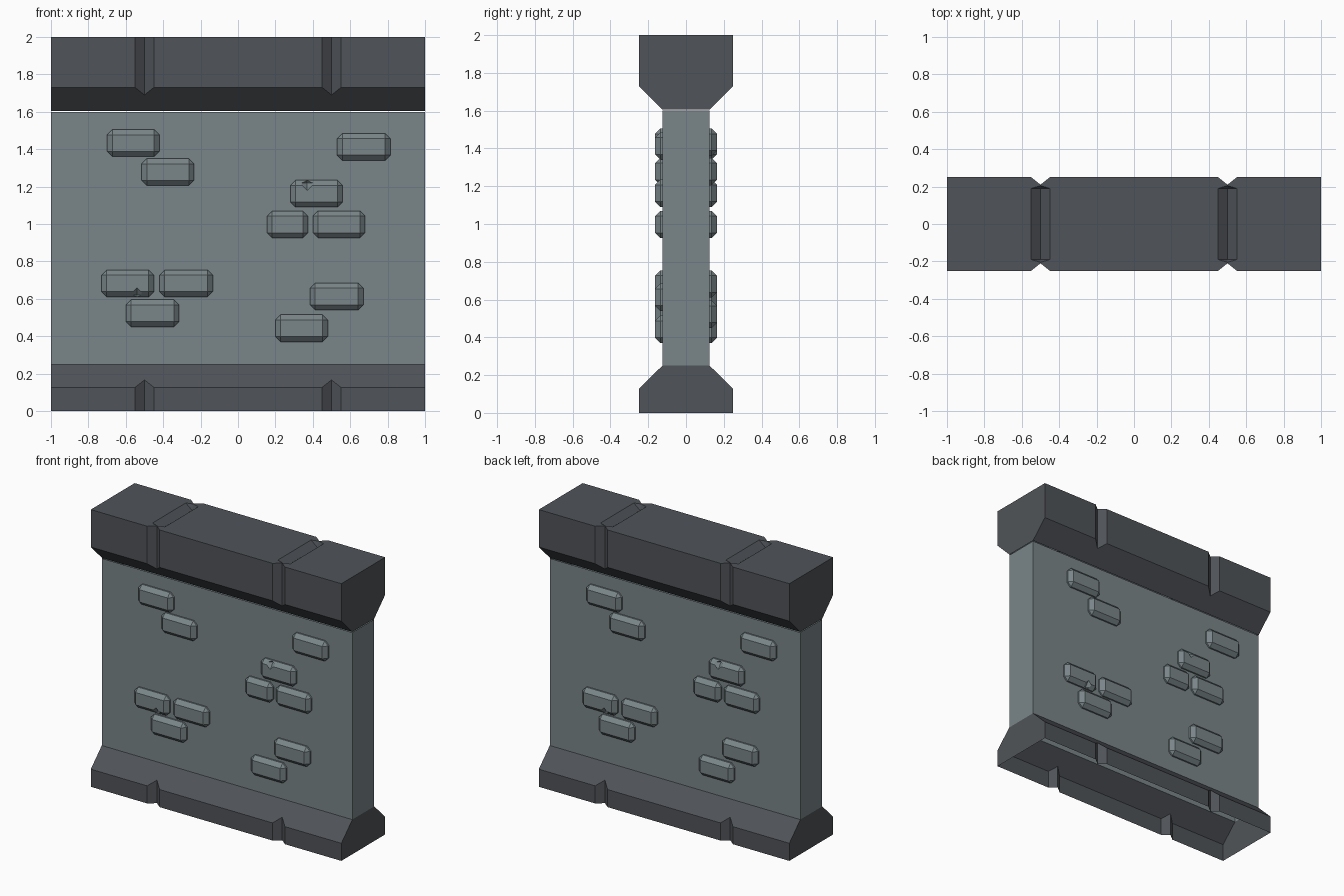
import bpy, bmesh, math
from mathutils import Vector

if "Cube" in bpy.data.objects:
    bpy.data.objects.remove(bpy.data.objects["Cube"])


def material(name, rgb):
    m = bpy.data.materials.new(name)
    m.diffuse_color = (*rgb, 1)
    m.use_nodes = True
    m.node_tree.nodes["Principled BSDF"].inputs["Base Color"].default_value = m.diffuse_color
    return m


STONE = material("grey stone", (0.195, 0.238, 0.252))
DARK = material("dark stone", (0.080, 0.088, 0.099))


def add_object(name, bm, mat):
    bmesh.ops.recalc_face_normals(bm, faces=bm.faces)
    me = bpy.data.meshes.new(name)
    bm.to_mesh(me)
    bm.free()
    me.materials.append(mat)
    ob = bpy.data.objects.new(name, me)
    bpy.context.collection.objects.link(ob)
    return ob


def hull(bm, points):
    verts = [bm.verts.new(p) for p in points]
    bmesh.ops.convex_hull(bm, input=verts)


def extrude_profile(name, half, mat):
    """Mirror a (y, z) half profile and extrude it along x."""
    prof = half + [(-y, z) for y, z in reversed(half)]
    bm = bmesh.new()
    f = bm.faces.new([bm.verts.new((-1, y, z)) for y, z in prof])
    res = bmesh.ops.extrude_face_region(bm, geom=[f])
    vs = [g for g in res["geom"] if isinstance(g, bmesh.types.BMVert)]
    bmesh.ops.translate(bm, verts=vs, vec=(2, 0, 0))
    return add_object(name, bm, mat)


def cut(ob, cutter_bm):
    cutter = add_object("cutter", cutter_bm, ob.data.materials[0])
    cutter.hide_render = True
    mod = ob.modifiers.new("cut", 'BOOLEAN')
    mod.operation, mod.solver, mod.object = 'DIFFERENCE', 'EXACT', cutter
    dg = bpy.context.evaluated_depsgraph_get()
    me = bpy.data.meshes.new_from_object(ob.evaluated_get(dg))
    ob.modifiers.clear()
    ob.data = me
    bpy.data.objects.remove(cutter)


def open_ends(ob, heights):
    """Remove the flat faces lying at the given heights."""
    bm = bmesh.new()
    bm.from_mesh(ob.data)
    gone = [f for f in bm.faces
            if any(all(abs(v.co.z - h) < 1e-3 for v in f.verts) for h in heights)]
    bmesh.ops.delete(bm, geom=gone, context='FACES')
    bm.to_mesh(ob.data)
    bm.free()


def groove_cutter(z0, z1, top_groove):
    bm = bmesh.new()
    for x in (-0.5, 0.5):
        for y in (-0.25, 0.25):
            hull(bm, [(x + dx, y + dy, z) for z in (z0, z1)
                      for dx, dy in ((0.05, 0), (-0.05, 0), (0, 0.04), (0, -0.04))])
        if top_groove:
            pts = [(x + dx, y, 2 + dz) for y in (-0.19, 0.19)
                   for dx, dz in ((0.05, 0), (-0.05, 0), (0, 0.04), (0, -0.04))]
            hull(bm, pts + [(x, 0.205, 2), (x, -0.205, 2)])
    return bm


# wall panel
wall = extrude_profile("wall_panel", [(0.125, 0.25), (0.125, 1.6)], STONE)
open_ends(wall, (0.25, 1.6))

# hollow base with notches
base = extrude_profile("base", [(0.25, 0), (0.25, 0.127), (0.125, 0.25)], DARK)
cut(base, groove_cutter(-0.1, 0.24, False))
open_ends(base, (0, 0.25))

# top cap with grooves
cap = extrude_profile("top_cap", [(0.125, 1.605), (0.25, 1.73), (0.25, 2)], DARK)
cut(cap, groove_cutter(1.64, 2.1, True))
open_ends(cap, (1.605,))

# raised bricks: left x, bottom z, width
BRICKS = [(-.70, 1.36, .28), (-.515, 1.205, .28), (.53, 1.34, .285), (.28, 1.09, .28),
          (.155, .925, .22), (.40, .925, .28), (-.73, .61, .28), (-.42, .61, .285),
          (-.60, .45, .285), (.385, .54, .285), (.20, .37, .28)]
bm = bmesh.new()
for x, z, w in BRICKS:
    b = bmesh.new()
    bmesh.ops.create_cube(b, size=1)
    for v in b.verts:
        v.co = Vector((x + w / 2 + v.co.x * w, -0.114 + v.co.y * 0.1, z + 0.0725 + v.co.z * 0.145))
    bmesh.ops.bevel(b, geom=b.edges[:], offset=0.028, segments=1, affect='EDGES')
    tmp = bpy.data.meshes.new("tmp")
    b.to_mesh(tmp)
    b.free()
    bm.from_mesh(tmp)
    bpy.data.meshes.remove(tmp)
front = add_object("front_bricks", bm, STONE)

# chipped corners on two bricks
chips = bmesh.new()
for cx, cz in ((0.37, 1.22), (-0.54, 0.62)):
    r = 0.042
    hull(chips, [Vector((cx, -0.162, cz)) + Vector(d) * r for d in
                 ((1, 0, 0), (-1, 0, 0), (0, .8, 0), (0, -1, 0), (0, 0, 1), (0, 0, -1))])
cut(front, chips)

# trim the hidden half inside the wall
bm = bmesh.new()
bm.from_mesh(front.data)
bmesh.ops.bisect_plane(bm, geom=bm.verts[:] + bm.edges[:] + bm.faces[:],
                       plane_co=(0, -0.1245, 0), plane_no=(0, 1, 0), clear_outer=True)
bm.to_mesh(front.data)
bm.free()

# same bricks turned round for the back
back = front.copy()
back.data = front.data.copy()
back.name = "back_bricks"
back.rotation_euler.z = math.pi
bpy.context.collection.objects.link(back)
